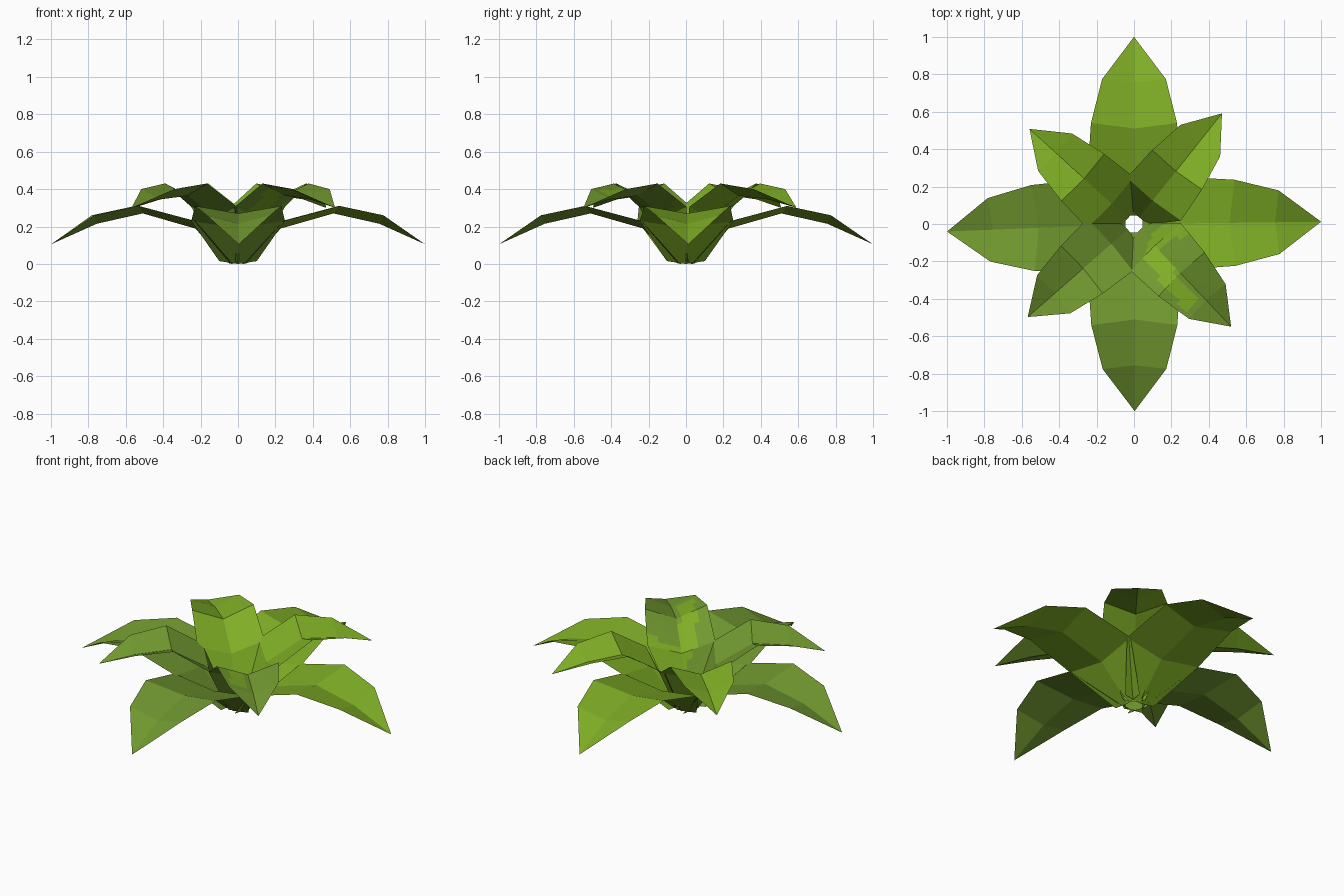
import bpy, bmesh, math
from mathutils import Vector

if "Cube" in bpy.data.objects:
    bpy.data.objects.remove(bpy.data.objects["Cube"])


def make_mat(name, rgb):
    m = bpy.data.materials.new(name)
    m.diffuse_color = (*rgb, 1)
    m.use_nodes = True
    m.node_tree.nodes["Principled BSDF"].inputs["Base Color"].default_value = m.diffuse_color
    return m


bright = make_mat("bright leaf green", (0.209, 0.418, 0.019))
dull = make_mat("muted leaf green", (0.165, 0.314, 0.029))

# Leaf rows from base outwards: rib radius, rib z, edge radius, edge z, half width
LARGE = [(0.045, 0.0, 0.045, 0.015, 0.10),
         (0.23, 0.19, 0.24, 0.23, 0.25),
         (0.51, 0.27, 0.54, 0.31, 0.23),
         (0.755, 0.215, 0.775, 0.26, 0.17)]
SMALL = [(0.045, 0.0, 0.045, 0.015, 0.06),
         (0.16, 0.25, 0.17, 0.305, 0.185),
         (0.36, 0.365, 0.37, 0.43, 0.17),
         (0.56, 0.345, 0.57, 0.40, 0.135)]

# Light patch on one small leaf, as a path in top view
PATCH = [Vector(p) for p in ((0.24, -0.03), (0.13, -0.05), (0.10, -0.18), (0.29, -0.41))]


def path_distance(p):
    best = 9.0
    for a, b in zip(PATCH, PATCH[1:]):
        t = max(0, min(1, (p - a).dot(b - a) / (b - a).length_squared))
        best = min(best, (p - a - (b - a) * t).length)
    return best


def leaf(name, rows, tip, angle, mat, patch=False):
    """Folded leaf: V-shaped rows closing at a pointed tip."""
    bm = bmesh.new()
    a = math.radians(angle)

    def vert(r, side, z):
        return bm.verts.new((r * math.cos(a) - side * math.sin(a),
                             r * math.sin(a) + side * math.cos(a), z))

    strips = [(vert(er, -w, ez), vert(r, 0, z), vert(er, w, ez))
              for r, z, er, ez, w in rows]
    for p, q in zip(strips, strips[1:]):
        for i in (0, 1):
            bm.faces.new((p[i], q[i], q[i + 1], p[i + 1]))
    end = vert(tip[0], 0, tip[1])
    for i in (0, 1):
        bm.faces.new((strips[-1][i], end, strips[-1][i + 1]))
    if patch:
        bmesh.ops.subdivide_edges(bm, edges=bm.edges[:], cuts=5, use_grid_fill=True)
        for f in bm.faces:
            c = f.calc_center_median()
            if c.z > 0.15 and path_distance(c.xy) < 0.045:
                f.material_index = 1
    me = bpy.data.meshes.new(name)
    bm.to_mesh(me)
    bm.free()
    me.materials.append(mat)
    if patch:
        me.materials.append(bright)
    bpy.context.collection.objects.link(bpy.data.objects.new(name, me))


# Four long outer leaves
for n, ang, mat in (("right", 0.7, bright), ("back", 90, bright),
                    ("left", 182.3, dull), ("front", 270.2, dull)):
    leaf("outer_leaf_" + n, LARGE, (1.0, 0.105), ang, mat)

# Four short inner leaves
for n, ang, mat in (("back_right", 51.5, bright), ("back_left", 137.7, bright),
                    ("front_left", 221.2, dull), ("front_right", 313.4, dull)):
    leaf("inner_leaf_" + n, SMALL, (0.755, 0.30), ang, mat, n == "front_right")
